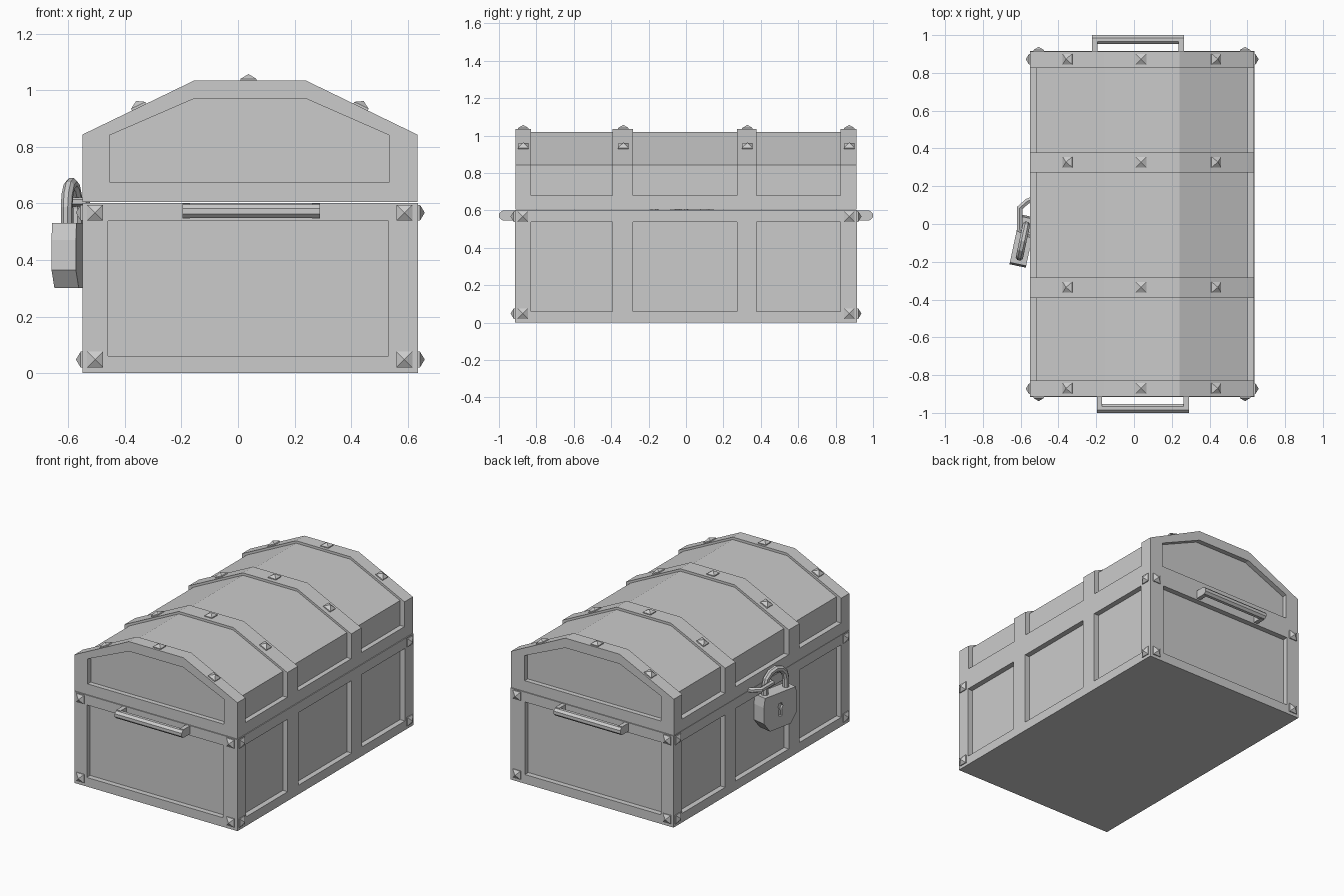
import bpy, bmesh, math
from mathutils import Vector, Matrix

if "Cube" in bpy.data.objects:
    bpy.data.objects.remove(bpy.data.objects["Cube"])

X0, X1, Y = -0.55, 0.637, 0.915
D = 0.035  # panel recess depth
XC = (X0 + X1) / 2
PANELS = [(-0.828, -0.393), (-0.283, 0.272), (0.378, 0.825)]


def finish(name, bm, matrix=None):
    bmesh.ops.recalc_face_normals(bm, faces=bm.faces)
    me = bpy.data.meshes.new(name)
    bm.to_mesh(me)
    bm.free()
    ob = bpy.data.objects.new(name, me)
    bpy.context.collection.objects.link(ob)
    if matrix:
        me.transform(matrix)
    return ob


def prism(name, profile, y0, y1, matrix=None):
    """Extrude an (x, z) profile along y."""
    bm = bmesh.new()
    f = bm.faces.new([bm.verts.new((x, y0, z)) for x, z in profile])
    ext = bmesh.ops.extrude_face_region(bm, geom=[f])['geom']
    bmesh.ops.translate(bm, vec=(0, y1 - y0, 0),
                        verts=[v for v in ext if isinstance(v, bmesh.types.BMVert)])
    return finish(name, bm, matrix)


def box(name, x0, x1, y0, y1, z0, z1):
    return prism(name, [(x0, z0), (x1, z0), (x1, z1), (x0, z1)], y0, y1)


def cut(ob, cutters):
    for c in cutters:
        m = ob.modifiers.new("cut", 'BOOLEAN')
        m.operation, m.solver, m.object = 'DIFFERENCE', 'EXACT', c
    bpy.context.view_layer.update()
    me = bpy.data.meshes.new_from_object(
        ob.evaluated_get(bpy.context.evaluated_depsgraph_get()))
    ob.modifiers.clear()
    ob.data = me
    for c in cutters:
        bpy.data.objects.remove(c)


def tube(name, pts, r, sides=8, matrix=None):
    """Faceted tube along a path."""
    bm = bmesh.new()
    pts = [Vector(p) for p in pts]
    n = (pts[1] - pts[0]).cross(pts[-1] - pts[0])
    n = n.normalized() if n.length > 1e-6 else Vector((0, 0, 1))
    rings = []
    for i, p in enumerate(pts):
        a = (p - pts[i - 1]).normalized() if i else (pts[1] - p).normalized()
        b = (pts[i + 1] - p).normalized() if i < len(pts) - 1 else a
        t = (a + b).normalized()
        s = t.cross(n) / max(t.dot(a), 0.5)
        rings.append([bm.verts.new(p + r * (math.cos(k) * s + math.sin(k) * n))
                      for k in [math.tau * (j + 0.5) / sides for j in range(sides)]])
    for a, b in zip(rings, rings[1:]):
        for j in range(sides):
            k = (j + 1) % sides
            bm.faces.new((a[j], a[k], b[k], b[j]))
    bm.faces.new(rings[0])
    bm.faces.new(rings[-1])
    return finish(name, bm, matrix)


def stud(name, loc, normal, s=0.028):
    """Square stud with a pyramid cap."""
    bm = bmesh.new()
    rings = [[bm.verts.new((x * s, y * s, z)) for x, y in
              ((-1, -1), (1, -1), (1, 1), (-1, 1))] for z in (-0.005, 0.006)]
    tip = bm.verts.new((0, 0, 0.023))
    for j in range(4):
        k = (j + 1) % 4
        bm.faces.new((rings[0][j], rings[0][k], rings[1][k], rings[1][j]))
        bm.faces.new((rings[1][j], rings[1][k], tip))
    bm.faces.new(rings[0])
    n = Vector(normal).normalized()
    side = Vector((0, 1, 0)) if abs(n.y) < 0.5 else Vector((1, 0, 0))
    rot = Matrix((side, n.cross(side), n)).transposed().to_4x4()
    return finish(name, bm, Matrix.Translation(loc) @ rot)


# Chest body with recessed panels
body = box("chest_body", X0, X1, -Y, Y, 0, 0.602)
cutters = []
for a, b in PANELS:
    cutters += [box("c", X0 - 0.1, X0 + D, a, b, 0.06, 0.537),
                box("c", X1 - D, X1 + 0.1, a, b, 0.06, 0.537)]
for y0, y1 in ((-Y - 0.1, -Y + D), (Y - D, Y + 0.1)):
    cutters.append(box("c", -0.46, 0.532, y0, y1, 0.06, 0.537))
cut(body, cutters)

# Lid: arched block, shell cuts between the bands, recessed ends
e = 0.003
lid = prism("lid", [(X0, 0.604), (X1 - e, 0.604), (X1 - e, 0.843), (0.24, 1.034),
                    (-0.155, 1.034), (X0, 0.843)], -Y + e, Y - e)
shell = [(-0.8, 0.68), (X0 + D, 0.68), (X0 + D, 0.843), (-0.155, 1.018), (0.24, 1.018),
         (X1 - D, 0.843), (X1 - D, 0.68), (0.9, 0.68), (0.9, 1.2), (-0.8, 1.2)]
end = [(-0.455, 0.675), (0.536, 0.675), (0.536, 0.84), (0.24, 0.97), (-0.155, 0.97),
       (-0.455, 0.84)]
cut(lid, [prism("c", shell, a, b) for a, b in PANELS] +
    [prism("c", end, -Y - 0.1, -Y + D), prism("c", end, Y - D, Y + 0.1)])

# Studs on the body corners
for z in (0.048, 0.567):
    for sy in (-1, 1):
        for x in (-0.505, 0.588):
            stud("end_stud", (x, sy * Y, z), (0, sy, 0))
        for x, sx in ((X0, -1), (X1, 1)):
            stud("side_stud", (x, sy * 0.872, z), (sx, 0, 0))

# Studs on the lid bands
for y in (-0.87, -0.335, 0.328, 0.873):
    stud("lid_stud", (0.037, y, 1.034), (0, 0, 1))
    for x, sx in ((-0.35, -1), (0.434, 1)):
        stud("lid_stud", (x, y, 0.941), (sx * 0.191, 0, 0.395))

# End handles
for sy, x0, x1 in ((-1, -0.197, 0.29), (1, -0.222, 0.264)):
    tube("handle_bar", [(x0, sy * 0.976, 0.572), (x1, sy * 0.976, 0.572)], 0.026)
    for a in (x0, x1 - 0.028):
        ys = sorted((sy * (Y - 0.005), sy * 0.98))
        box("handle_bracket", a, a + 0.028, ys[0], ys[1], 0.546, 0.6)

# Staple holding the padlock
tube("staple", [(-0.53, 0.135, 0.605), (-0.565, 0.12, 0.605), (-0.605, 0.085, 0.605),
                (-0.605, -0.03, 0.605), (-0.53, -0.07, 0.605)], 0.016, 6)

# Padlock, local x along its width and local -y outward
place = Matrix.Translation((-0.588, -0.09, 0)) @ Matrix.Rotation(math.radians(-102), 4, 'Z')
lock = prism("padlock_body", [(-0.085, 0.3), (0.085, 0.3), (0.135, 0.365), (0.135, 0.47),
                              (0.125, 0.53), (-0.125, 0.53), (-0.135, 0.47), (-0.135, 0.365)],
             -0.044, 0.044)
cut(lock, [prism("c", [(-0.014, 0.375), (0.014, 0.375), (0.01, 0.42), (0.02, 0.44),
                       (0.01, 0.46), (-0.01, 0.46), (-0.02, 0.44), (-0.01, 0.42)],
                 -0.1, -0.03)])
lock.data.transform(place)
arc = [(0.085 * math.cos(math.pi * i / 6), 0, 0.585 + 0.085 * math.sin(math.pi * i / 6))
       for i in range(7)]
tube("padlock_shackle", [(0.085, 0, 0.52)] + arc + [(-0.085, 0, 0.52)], 0.021, 8, place)
